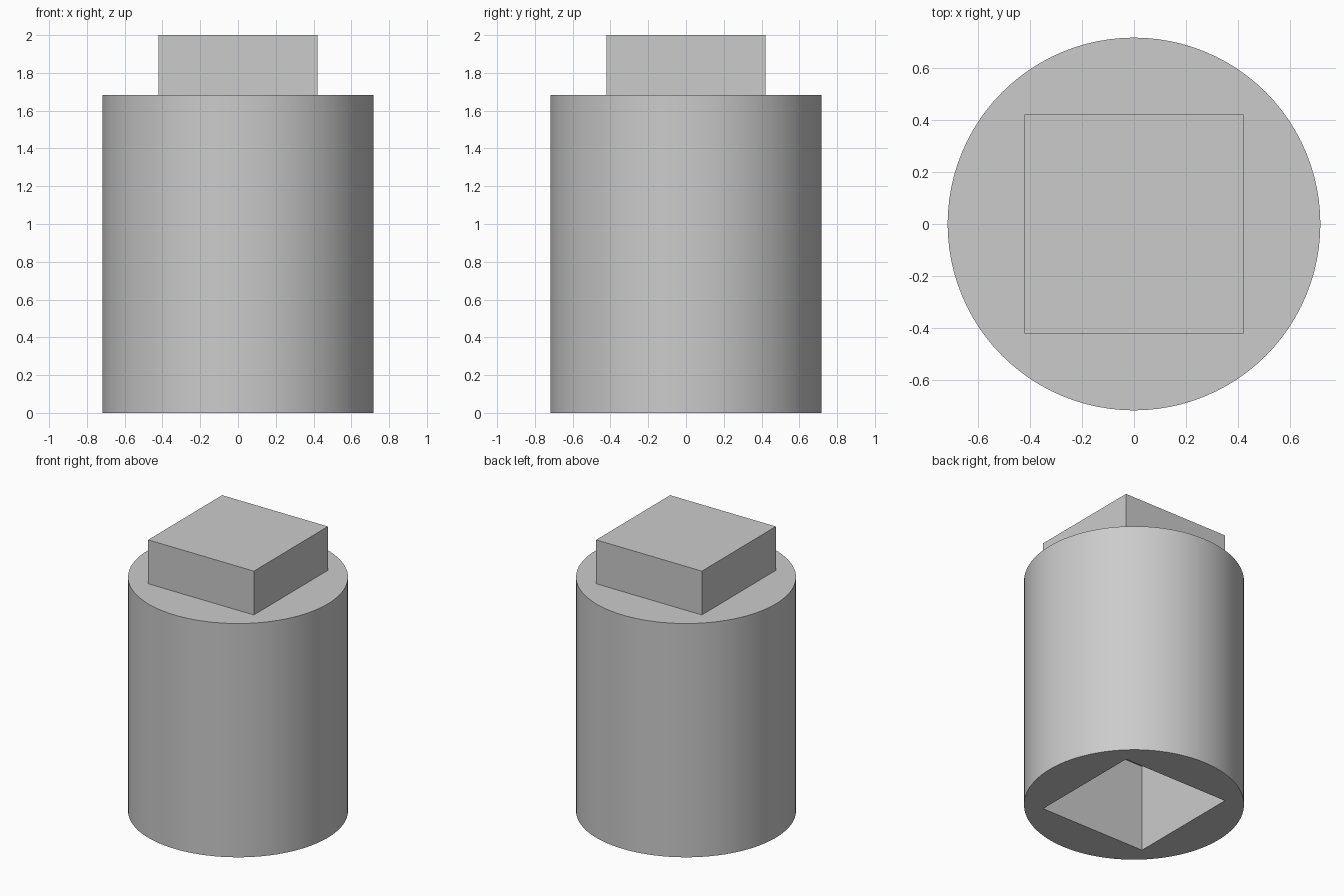
import bpy

cube = bpy.data.objects.get("Cube")
if cube:
    bpy.data.objects.remove(cube, do_unlink=True)

RADIUS, SHOULDER, TOP = 0.718, 1.684, 2.0
SQUARE = 0.842
SOCKET_DEPTH = 0.63

grey = bpy.data.materials.new("light_grey")
grey.use_nodes = True
colour = (0.6, 0.6, 0.6, 1)
grey.diffuse_color = colour
grey.node_tree.nodes["Principled BSDF"].inputs["Base Color"].default_value = colour


def square_block(name, bottom, top):
    """Square prism on the vertical axis between two heights."""
    bpy.ops.mesh.primitive_cube_add(size=1, location=(0, 0, (bottom + top) / 2))
    block = bpy.context.object
    block.name = name
    block.scale = (SQUARE, SQUARE, top - bottom)
    bpy.ops.object.transform_apply(location=False, rotation=False, scale=True)
    block.data.materials.append(grey)
    return block


# Square drive on top
square_block("square_drive", SHOULDER, TOP)

# Cutter for the square socket underneath
cutter = square_block("socket_cutter", -0.2, SOCKET_DEPTH)
cutter.hide_render = True

# Round body with the socket cut out
bpy.ops.mesh.primitive_cylinder_add(vertices=96, radius=RADIUS, depth=SHOULDER,
                                    location=(0, 0, SHOULDER / 2))
body = bpy.context.object
body.name = "round_body"
body.data.materials.append(grey)
cut = body.modifiers.new("square_socket", "BOOLEAN")
cut.operation = "DIFFERENCE"
cut.solver = "EXACT"
cut.object = cutter
bpy.ops.object.modifier_apply(modifier=cut.name)
bpy.data.objects.remove(cutter, do_unlink=True)
bpy.ops.object.shade_smooth_by_angle()
